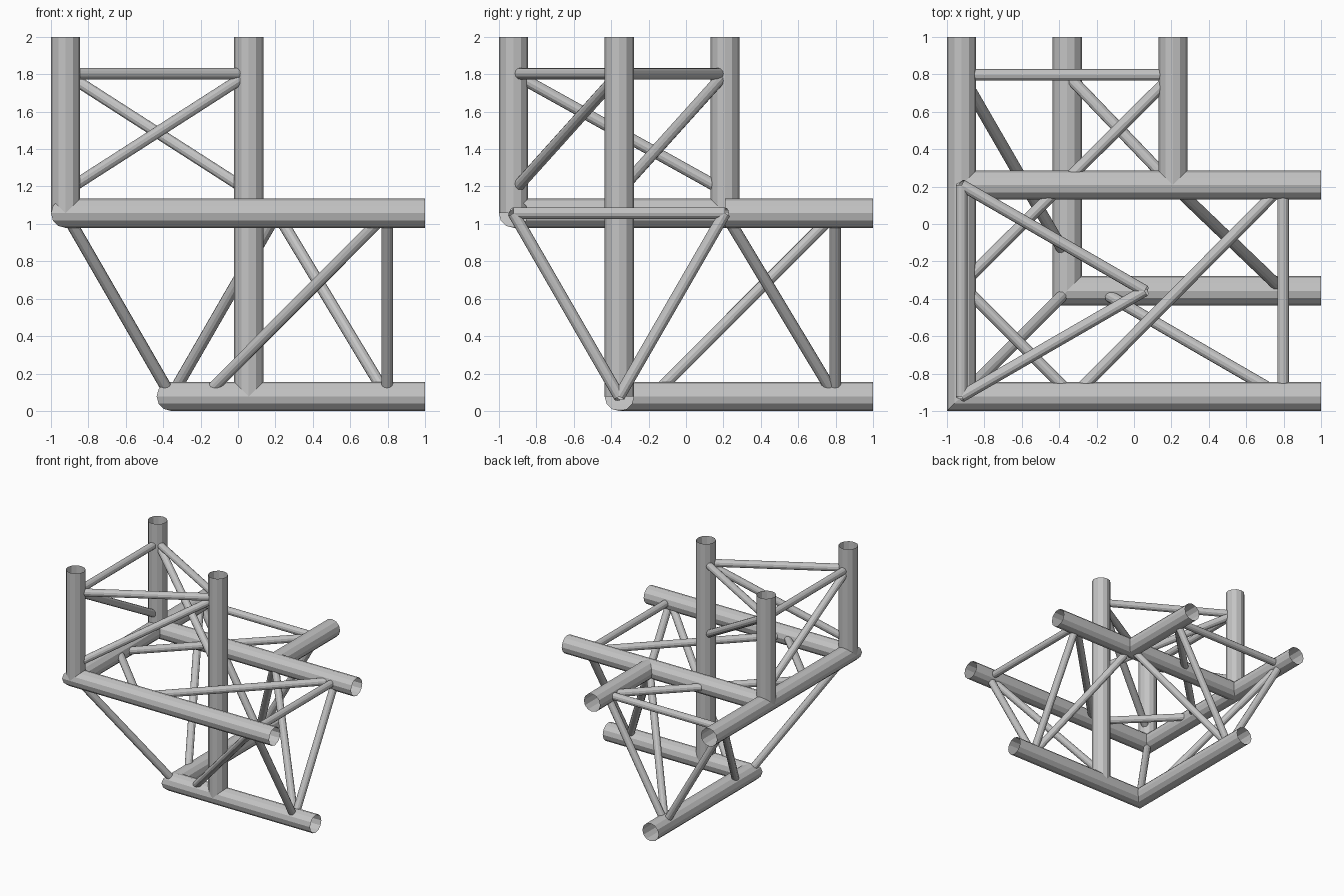
import bpy, bmesh, math
from mathutils import Vector

cube = bpy.data.objects.get("Cube")
if cube:
    bpy.data.objects.remove(cube, do_unlink=True)

GREY = 0.55
metal = bpy.data.materials.new("grey_metal")
metal.use_nodes = True
metal.diffuse_color = (GREY, GREY, GREY, 1)
metal.node_tree.nodes["Principled BSDF"].inputs["Base Color"].default_value = (GREY, GREY, GREY, 1)

R_MAIN, R_BRACE, SIDES = 0.078, 0.031, 12
LOW, HIGH = R_MAIN, 1.057              # heights of the lower and upper chords
NEAR, MID, FAR = -0.922, -0.357, 0.208  # corners of the triangular section
APEX = 0.057                           # x of the full-height upright


def pipe(name, start, end, radius, miter=None):
    """Open thin tube; miter shears the start ring so two tubes meet at a corner."""
    start, end = Vector(start), Vector(end)
    axis = (end - start).normalized()
    ref = Vector((0, 0, 1)) if abs(axis.z) < 0.99 else Vector((1, 0, 0))
    u = axis.cross(ref).normalized()
    v = axis.cross(u)
    bm = bmesh.new()
    rings = ([], [])
    for i in range(SIDES):
        a = math.tau * i / SIDES
        off = (u * math.cos(a) + v * math.sin(a)) * radius
        cut = axis * off.dot(Vector(miter)) if miter else Vector()
        rings[0].append(bm.verts.new(start + off + cut))
        rings[1].append(bm.verts.new(end + off))
    for i in range(SIDES):
        j = (i + 1) % SIDES
        bm.faces.new((rings[0][i], rings[0][j], rings[1][j], rings[1][i]))
    mesh = bpy.data.meshes.new(name)
    bm.to_mesh(mesh)
    bm.free()
    mesh.materials.append(metal)
    obj = bpy.data.objects.new(name, mesh)
    bpy.context.collection.objects.link(obj)


def side_point(t, across, z):
    return (t, across, z)


def back_point(t, across, z):
    return (across, t, z)


# Two horizontal arms, mirror images across the diagonal
STRAIGHT, INNER, LOW_NODE = 0.797, -0.325, -0.18
for arm, at, miter in (("side", side_point, (0, 1, 0)), ("back", back_point, (1, 0, 0))):
    def outer(t): return at(t, NEAR, HIGH)
    def inner(t): return at(t, FAR, HIGH)
    def lower(t): return at(t, MID, LOW)

    inner_start = NEAR if arm == "side" else FAR
    pipe(arm + "_outer_chord", outer(NEAR), outer(1), R_MAIN, miter)
    pipe(arm + "_lower_chord", lower(MID), lower(1), R_MAIN, miter)
    pipe(arm + "_inner_chord", inner(inner_start), inner(1), R_MAIN)
    braces = {
        "top_strut": (outer(STRAIGHT), inner(STRAIGHT)),
        "outer_strut": (outer(STRAIGHT), lower(STRAIGHT)),
        "inner_strut": (inner(STRAIGHT), lower(STRAIGHT)),
        "top_diagonal": (outer(INNER), inner(STRAIGHT)),
        "outer_diagonal": (lower(LOW_NODE), outer(STRAIGHT)),
        "inner_diagonal": (lower(STRAIGHT), inner(FAR)),
    }
    for name, (a, b) in braces.items():
        pipe(f"{arm}_{name}", a, b, R_BRACE)

# Corner braces
pipe("corner_top_brace", (NEAR, INNER, HIGH), (INNER, NEAR, HIGH), R_BRACE)
pipe("corner_drop_brace", (NEAR, NEAR, HIGH), (MID, MID, LOW), R_BRACE)

# Vertical arm
uprights = {"front": (NEAR, NEAR), "back": (NEAR, FAR), "apex": (APEX, MID)}
for name, (x, y) in uprights.items():
    pipe(name + "_upright", (x, y, LOW if name == "apex" else HIGH), (x, y, 2), R_MAIN)

TOP, BOTTOM = 1.803, 1.175
for a, b in (("front", "back"), ("back", "apex"), ("apex", "front")):
    pa, pb = uprights[a], uprights[b]
    pipe(f"{a}_{b}_strut", (*pa, TOP), (*pb, TOP), R_BRACE)
    pipe(f"{a}_{b}_diagonal", (*pa, TOP), (*pb, BOTTOM), R_BRACE)
